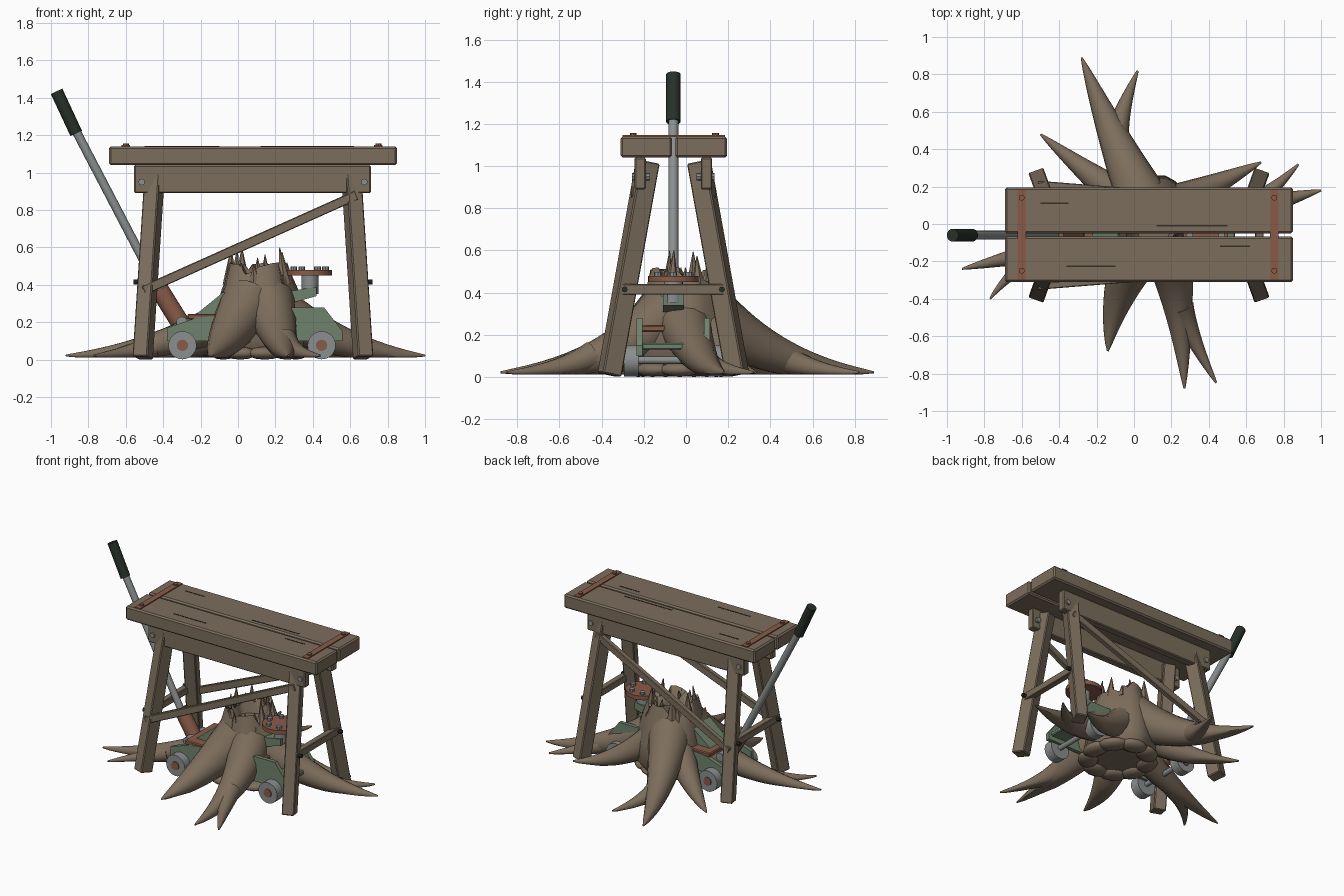
import bpy, bmesh, math, random
from mathutils import Vector, Matrix

cube = bpy.data.objects.get("Cube")
if cube:
    bpy.data.objects.remove(cube, do_unlink=True)
random.seed(4)


def material(name, rgb):
    m = bpy.data.materials.new(name)
    m.use_nodes = True
    m.diffuse_color = (*rgb, 1)
    m.node_tree.nodes["Principled BSDF"].inputs["Base Color"].default_value = (*rgb, 1)
    return m


WOOD = material("weathered wood", (0.2, 0.155, 0.108))
BARK = material("root bark", (0.205, 0.155, 0.108))
GREEN = material("faded green paint", (0.16, 0.225, 0.15))
RUST = material("rust", (0.25, 0.105, 0.065))
STEEL = material("dull steel", (0.26, 0.275, 0.275))
GRIP = material("black rubber", (0.02, 0.03, 0.021))
CRACK = material("dark crack", (0.035, 0.028, 0.02))


def finish(name, bm, mat, smooth=None):
    bmesh.ops.recalc_face_normals(bm, faces=bm.faces)
    me = bpy.data.meshes.new(name)
    bm.to_mesh(me)
    bm.free()
    me.materials.append(mat)
    ob = bpy.data.objects.new(name, me)
    bpy.context.collection.objects.link(ob)
    if smooth:
        bpy.ops.object.select_all(action='DESELECT')
        ob.select_set(True)
        bpy.context.view_layer.objects.active = ob
        bpy.ops.object.shade_smooth_by_angle(angle=math.radians(smooth))
    return ob


def along(p, q):
    p, q = Vector(p), Vector(q)
    d = q - p
    return Matrix.Translation((p + q) / 2) @ d.to_track_quat('Z', 'Y').to_matrix().to_4x4(), d.length


def beam(name, p, q, w, h, mat, bevel=0.006):
    # Rectangular bar from p to q
    m, length = along(p, q)
    bm = bmesh.new()
    bmesh.ops.create_cube(bm, size=1, matrix=m @ Matrix.Diagonal((w, h, length, 1)))
    if bevel:
        bmesh.ops.bevel(bm, geom=bm.edges[:], offset=bevel, segments=1, affect='EDGES')
    return finish(name, bm, mat)


def box(name, lo, hi, mat, bevel=0.006):
    lo, hi = Vector(lo), Vector(hi)
    bm = bmesh.new()
    bmesh.ops.create_cube(bm, size=1, matrix=Matrix.Translation((lo + hi) / 2) @ Matrix.Diagonal((*(hi - lo), 1)))
    if bevel:
        bmesh.ops.bevel(bm, geom=bm.edges[:], offset=bevel, segments=1, affect='EDGES')
    return finish(name, bm, mat)


def rod(name, p, q, r, mat, r2=None, sides=20):
    m, length = along(p, q)
    bm = bmesh.new()
    bmesh.ops.create_cone(bm, cap_ends=True, segments=sides, radius1=r,
                          radius2=r if r2 is None else r2, depth=length, matrix=m)
    return finish(name, bm, mat, 40)


def plate(name, profile, y0, y1, mat):
    # Side profile in x and z, extruded along y
    bm = bmesh.new()
    f = bm.faces.new([bm.verts.new((x, y0, z)) for x, z in profile])
    r = bmesh.ops.extrude_face_region(bm, geom=[f])
    bmesh.ops.translate(bm, vec=(0, y1 - y0, 0), verts=[v for v in r["geom"] if isinstance(v, bmesh.types.BMVert)])
    return finish(name, bm, mat)


CX, CY = 0.08, -0.06

# Table top planks, with cracks and rusty straps
box("front_plank", (-0.69, -0.31, 1.04), (0.85, -0.067, 1.14), WOOD, 0.01)
box("back_plank", (-0.69, -0.05, 1.04), (0.85, 0.195, 1.14), WOOD, 0.01)
for x0, x1, y in ((-0.5, -0.35, 0.11), (-0.36, -0.1, -0.225), (0.46, 0.62, -0.12), (0.12, 0.5, -0.01)):
    box("plank_crack", (x0, y - 0.004, 1.138), (x1, y + 0.004, 1.142), CRACK, 0)
for x in (-0.6, 0.75):
    box("strap", (x - 0.022, -0.3, 1.138), (x + 0.022, 0.185, 1.147), RUST, 0)
    for y in (-0.25, 0.14):
        rod("strap_bolt", (x, y, 1.14), (x, y, 1.157), 0.016, RUST, sides=8)


def leg_point(sx, sy, z, out_x=0, out_y=0):
    return Vector((CX + sx * (0.59 - 0.065 * z + out_x), CY + sy * (0.305 - 0.18 * z + out_y), z))


# Legs, aprons and diagonal braces
for sy in (-1, 1):
    for sx in (-1, 1):
        beam("leg", leg_point(sx, sy, 0.01), leg_point(sx, sy, 1.02), 0.085, 0.095, WOOD)
        bx = CX + sx * 0.595
        rod("apron_bolt", (bx, CY + sy * 0.11, 0.95), (bx, CY + sy * 0.195, 0.95), 0.018, STEEL, sides=8)
        rod("rail_bolt", leg_point(sx, sy, 0.415), leg_point(sx, sy, 0.415, 0.075), 0.014, GRIP, sides=8)
    ya = CY + sy * 0.157
    box("apron", (-0.555, ya - 0.027, 0.89), (0.71, ya + 0.027, 1.04), WOOD)
    beam("diagonal_brace", leg_point(-1, sy, 0.37, 0.02, 0.035), leg_point(1, sy, 0.88, 0.02, 0.035),
         0.035, 0.05, WOOD, 0.004)
for sx in (-1, 1):
    x = CX + sx * 0.59
    beam("end_rail", (x, -0.31, 0.415), (x, 0.185, 0.415), 0.045, 0.05, WOOD, 0.004)

# Floor jack: side plates, deck, wheels
SIDE = ((-0.38, 0.1), (-0.38, 0.17), (-0.22, 0.225), (0.1, 0.25), (0.3, 0.28),
        (0.46, 0.28), (0.56, 0.15), (0.56, 0.1))
for sy in (-1, 1):
    y = CY + sy * 0.16
    plate("jack_side", SIDE, y - 0.014, y + 0.014, GREEN)
    for x in (-0.297, 0.447):
        yw = CY + sy * 0.2
        rod("wheel", (x, yw - 0.035, 0.077), (x, yw + 0.035, 0.077), 0.075, STEEL, sides=28)
        rod("wheel_hub", (x, yw, 0.077), (x, yw + sy * 0.042, 0.077), 0.03, RUST)
for x in (-0.297, 0.447):
    rod("axle", (x, CY - 0.2, 0.08), (x, CY + 0.2, 0.08), 0.018, STEEL)
box("jack_deck", (-0.27, CY - 0.17, 0.215), (0.33, CY + 0.17, 0.245), RUST)
box("jack_nose", (0.36, CY - 0.15, 0.13), (0.54, CY + 0.15, 0.16), GREEN)
rod("pump_cylinder", (-0.2, CY, 0.16), (0.3, CY, 0.16), 0.06, STEEL)

# Lifting arm and saddle
ARM = ((0.0, 0.2), (0.24, 0.29), (0.42, 0.34), (0.42, 0.39), (0.24, 0.36), (0.0, 0.28))
plate("lift_arm", ARM, CY - 0.05, CY + 0.05, GREEN)
plate("rear_lug", ((-0.24, 0.23), (-0.08, 0.36), (0.0, 0.36), (0.0, 0.23)), CY - 0.1, CY + 0.1, GREEN)
rod("saddle_post", (0.385, CY, 0.35), (0.385, CY, 0.45), 0.045, STEEL)
rod("saddle", (0.383, CY, 0.45), (0.383, CY, 0.48), 0.12, RUST, sides=28)
for k in range(6):
    a = k * math.tau / 6
    c = Vector((0.383 + 0.085 * math.cos(a), CY + 0.085 * math.sin(a), 0.48))
    rod("saddle_bolt", c, c + Vector((0, 0, 0.018)), 0.018, STEEL, sides=8)

# Pump handle
rod("handle_socket", (-0.28, CY, 0.15), (-0.42, CY, 0.375), 0.05, RUST)
rod("socket_pivot", (-0.3, CY - 0.1, 0.2), (-0.3, CY + 0.1, 0.2), 0.03, STEEL)
rod("handle_bar", (-0.4, CY, 0.33), (-0.88, CY, 1.25), 0.024, STEEL)
rod("handle_grip", (-0.865, CY, 1.21), (-0.97, CY, 1.435), 0.034, GRIP)

# Stump with a broken, hollow rim
bm = bmesh.new()
SX, SY, N = 0.11, 0.0, 28
rings = []
for r, z in ((0.2, 0.03), (0.25, 0.1), (0.235, 0.25), (0.2, 0.38), (0.165, 0.47), (0.125, 0.46), (0.1, 0.41)):
    ring = []
    for i in range(N):
        a = i * math.tau / N
        rr = r * (1 + 0.06 * math.sin(5 * a + 1))
        dz = random.uniform(-0.03, 0.06) if z > 0.45 else 0
        ring.append(bm.verts.new((SX + rr * math.cos(a), SY + rr * math.sin(a), z + dz)))
    rings.append(ring)
for low, high in zip(rings, rings[1:]):
    for i in range(N):
        j = (i + 1) % N
        bm.faces.new((low[i], low[j], high[j], high[i]))
bm.faces.new(rings[0])
bm.faces.new(rings[-1])
finish("stump", bm, BARK, 45)
for i in range(15):
    a = i * math.tau / 15 + random.uniform(-0.1, 0.1)
    d = Vector((math.cos(a), math.sin(a), 0))
    foot = Vector((SX, SY, 0.4)) + d * 0.155
    tip = Vector((SX, SY, random.uniform(0.5, 0.6))) + d * random.uniform(0.12, 0.17)
    rod("rim_splinter", foot, tip, random.uniform(0.03, 0.045), BARK, 0.002, 6)


def root(start, mid, tip, r, h):
    # Tapered tube that sinks from the stump to the ground
    cu = bpy.data.curves.new("root_path", 'CURVE')
    cu.dimensions, cu.bevel_depth, cu.bevel_resolution, cu.use_fill_caps = '3D', 1, 5, True
    sp = cu.splines.new('POLY')
    n = 16
    sp.points.add(n - 1)
    s, m, e = Vector(start), Vector(mid), Vector(tip)
    for i, p in enumerate(sp.points):
        t = i / (n - 1)
        xy = s * (1 - t) ** 2 + m * 2 * t * (1 - t) + e * t * t
        p.co = (xy.x, xy.y, h * (1 - t) ** 2 + 0.022, 1)
        p.radius = r * (1 - t) ** 0.85 + 0.005
    tmp = bpy.data.objects.new("root_path", cu)
    bpy.context.collection.objects.link(tmp)
    me = bpy.data.meshes.new_from_object(tmp.evaluated_get(bpy.context.evaluated_depsgraph_get()))
    bpy.data.objects.remove(tmp, do_unlink=True)
    bm = bmesh.new()
    bm.from_mesh(me)
    for v in bm.verts:
        v.co.z = max(v.co.z, 0.012)
    finish("root", bm, BARK, 50)


# Roots and their forks
root((0.07, 0.08), (-0.1, 0.42), (-0.28, 0.89), 0.145, 0.3)
root((-0.1, 0.44), (-0.08, 0.58), (0.02, 0.82), 0.07, 0.08)
root((0.02, 0.08), (-0.2, 0.23), (-0.5, 0.48), 0.11, 0.22)
root((0.0, -0.05), (-0.45, -0.13), (-0.92, -0.24), 0.11, 0.22)
root((-0.45, -0.15), (-0.62, -0.2), (-0.77, -0.4), 0.055, 0.05)
root((0.06, -0.08), (-0.11, -0.36), (-0.14, -0.68), 0.15, 0.29)
root((0.16, -0.08), (0.25, -0.36), (0.27, -0.88), 0.14, 0.29)
root((0.25, -0.44), (0.3, -0.6), (0.44, -0.85), 0.065, 0.08)
root((0.18, -0.02), (0.58, 0.07), (1.0, 0.18), 0.13, 0.26)
root((0.58, 0.08), (0.72, 0.15), (0.88, 0.32), 0.06, 0.06)
root((0.18, 0.1), (0.42, 0.2), (0.68, 0.33), 0.1, 0.22)

# Flattened clods packed under the stump
for i in range(9):
    a = i * math.tau / 9
    bm = bmesh.new()
    m = Matrix.Translation((SX + 0.2 * math.cos(a), -0.03 + 0.2 * math.sin(a), 0.035)) @ \
        Matrix.Rotation(a, 4, 'Z') @ Matrix.Diagonal((0.07, 0.1, 0.035, 1))
    bmesh.ops.create_icosphere(bm, subdivisions=2, radius=1, matrix=m)
    finish("earth_clod", bm, BARK, 60)
